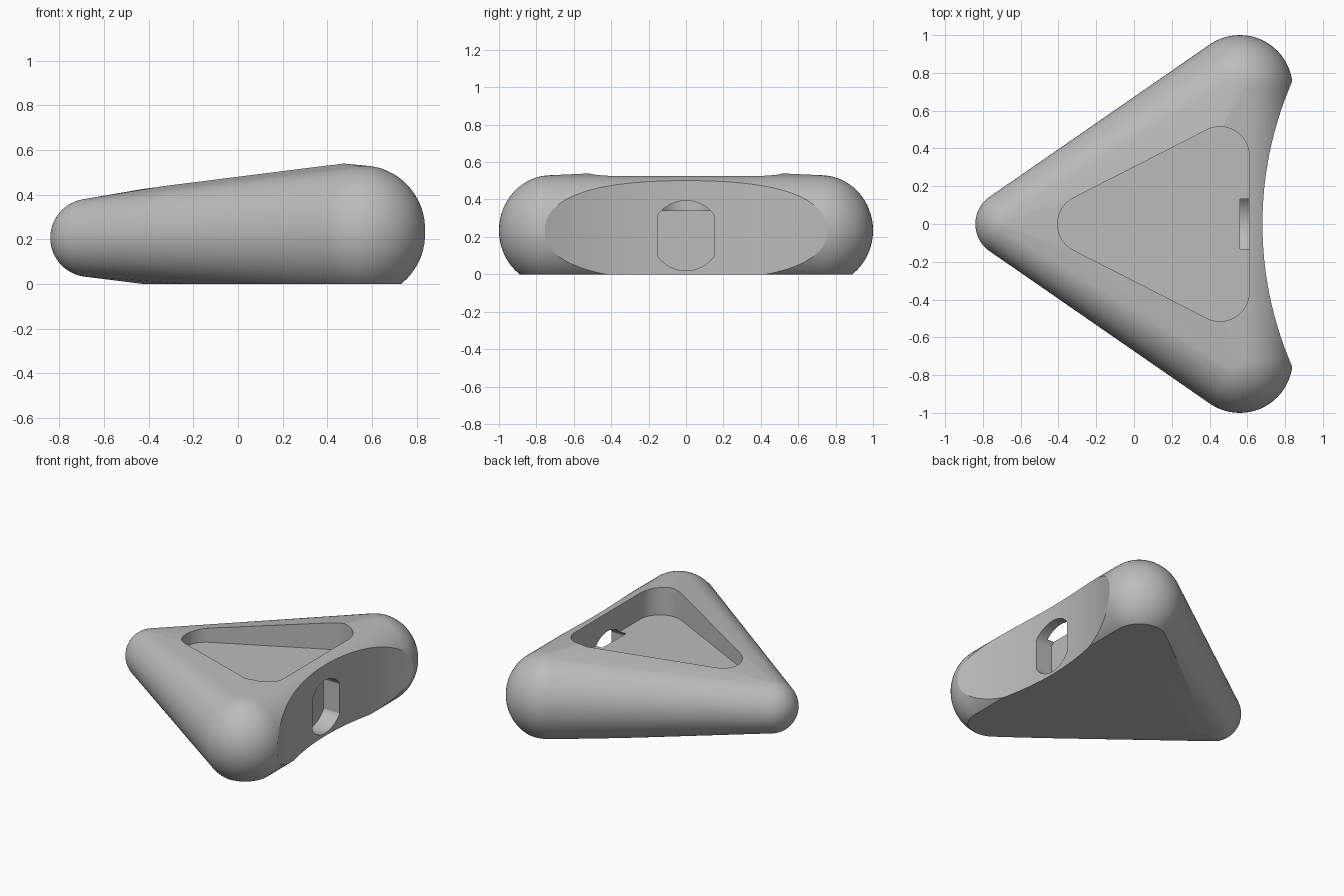
import bpy
import bmesh
from math import cos, sin, pi, radians

if "Cube" in bpy.data.objects:
    bpy.data.objects.remove(bpy.data.objects["Cube"], do_unlink=True)

grey = bpy.data.materials.new("plain grey")
grey.use_nodes = True
COLOUR = (0.5, 0.5, 0.5, 1)
grey.diffuse_color = COLOUR
grey.node_tree.nodes["Principled BSDF"].inputs["Base Color"].default_value = COLOUR


def hull(name, points, floor=False):
    """Closed convex solid around points, optionally sliced flat at the ground."""
    bm = bmesh.new()
    for p in points:
        bm.verts.new(p)
    result = bmesh.ops.convex_hull(bm, input=bm.verts[:])
    loose = {v for v in result["geom_interior"] + result["geom_unused"]
             if isinstance(v, bmesh.types.BMVert)}
    bmesh.ops.delete(bm, geom=list(loose), context='VERTS')
    if floor:
        cut = bmesh.ops.bisect_plane(bm, geom=bm.verts[:] + bm.edges[:] + bm.faces[:],
                                     plane_co=(0, 0, 0), plane_no=(0, 0, -1),
                                     clear_outer=True)
        rim = [e for e in cut["geom_cut"] if isinstance(e, bmesh.types.BMEdge)]
        bmesh.ops.holes_fill(bm, edges=rim, sides=0)
    bmesh.ops.dissolve_limit(bm, angle_limit=radians(0.1),
                             verts=bm.verts[:], edges=bm.edges[:])
    bmesh.ops.recalc_face_normals(bm, faces=bm.faces[:])
    mesh = bpy.data.meshes.new(name)
    bm.to_mesh(mesh)
    bm.free()
    mesh.materials.append(grey)
    obj = bpy.data.objects.new(name, mesh)
    bpy.context.collection.objects.link(obj)
    return obj


def ball(x, y, z, r, rz, rings=32, segments=64):
    return [(x + r * sin(pi * i / rings) * cos(2 * pi * j / segments),
             y + r * sin(pi * i / rings) * sin(2 * pi * j / segments),
             z + rz * cos(pi * i / rings))
            for i in range(rings + 1) for j in range(segments if 0 < i < rings else 1)]


def circle(x, y, r, n=64):
    return [(x + r * cos(2 * pi * i / n), y + r * sin(2 * pi * i / n)) for i in range(n)]


def carve(target, cutter):
    mod = target.modifiers.new(cutter.name, 'BOOLEAN')
    mod.operation = 'DIFFERENCE'
    mod.solver = 'EXACT'
    mod.object = cutter
    bpy.context.view_layer.objects.active = target
    bpy.ops.object.modifier_apply(modifier=mod.name)
    bpy.data.objects.remove(cutter, do_unlink=True)


# Body: rounded corners joined by a taut skin, with a slightly raised pocket rim
skin = ball(-0.665, 0, 0.207, 0.175, 0.175)
skin += [(-0.4, 0, 0.43), (-0.42, 0, 0)]
for side in (-1, 1):
    skin += ball(0.56, side * 0.72, 0.235, 0.28, 0.295)
    skin += [(x, side * y, 0.43 + 0.126 * (x + 0.4))
             for x, y in ((-0.33, 0.135), (0.38, 0.495), (0.47, 0.51))]
body = hull("body", skin, floor=True)

# Concave end face
carve(body, hull("end_scoop", [(x, y, z) for x, y in circle(2.57, 0, 1.89, 256)
                               for z in (-1, 1)]))

# Rounded triangular pocket
outline = circle(-0.25, 0, 0.155) + circle(0.455, 0.36, 0.155) + circle(0.455, -0.36, 0.155)
carve(body, hull("pocket", [(x, y, z) for x, y in outline for z in (0.34, 1)]))

# Flat-sided round hole from the end face into the pocket
carve(body, hull("hole", [(x, max(-0.152, min(0.152, y)), z)
                          for y, z in circle(0, 0.207, 0.187) for x in (0.56, 1)]))

bpy.ops.object.select_all(action='DESELECT')
body.select_set(True)
bpy.context.view_layer.objects.active = body
bpy.ops.object.shade_smooth_by_angle(angle=radians(25))
